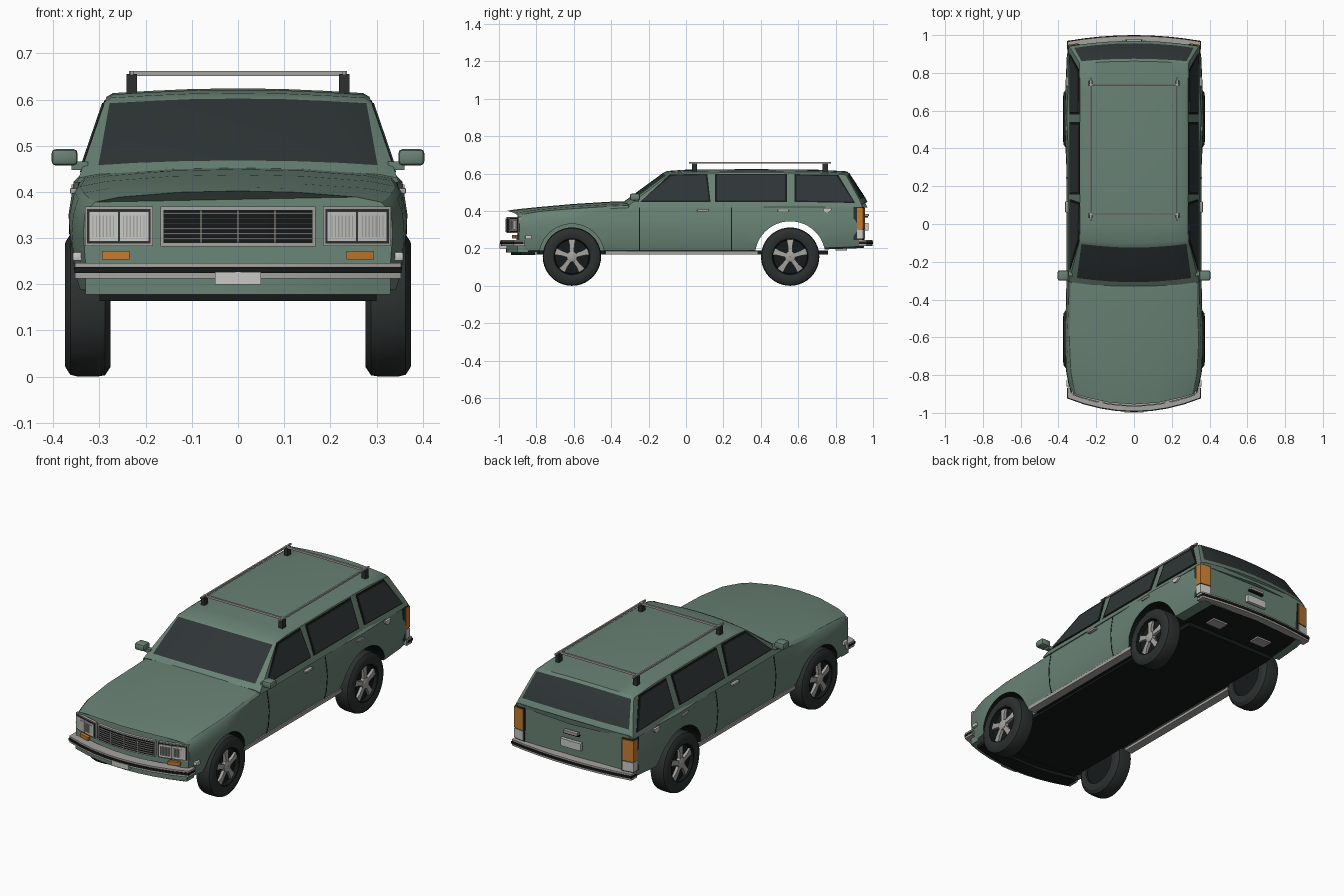
import bpy, bmesh, math
from mathutils import Vector

if bpy.data.objects.get("Cube"):
    bpy.data.objects.remove(bpy.data.objects["Cube"])


def material(name, *rgb):
    m = bpy.data.materials.new(name)
    m.use_nodes = True
    m.diffuse_color = (*rgb, 1)
    m.node_tree.nodes["Principled BSDF"].inputs["Base Color"].default_value = (*rgb, 1)
    return m


GREEN = material("sage green paint", .14, .222, .175)
GLASS = material("tinted glass", .028, .036, .037)
RUBBER = material("dark rubber", .024, .03, .029)
BLACK = material("underbody black", .008, .01, .01)
CHROME = material("dull chrome", .38, .37, .35)
LENS = material("pale lens", .58, .59, .56)
AMBER = material("amber lens", .55, .2, .03)


def finish(obj):
    obj.data.shade_smooth()
    obj.data.set_sharp_from_angle(angle=math.radians(32))


def loft(name, rings, *mats, rule=None, wrap=False, bevel=0):
    """Skin closed rings of equal length; cap the ends unless they wrap round."""
    bm = bmesh.new()
    rows = [[bm.verts.new(p) for p in r] for r in rings]
    n = len(rows[0])
    for i in range(len(rows) if wrap else len(rows) - 1):
        a, b = rows[i], rows[(i + 1) % len(rows)]
        for j in range(n):
            f = bm.faces.new((a[j], a[(j + 1) % n], b[(j + 1) % n], b[j]))
            if rule:
                f.material_index = rule(i, j)
    if not wrap:
        bm.faces.new(rows[0])
        bm.faces.new(rows[-1])
    bmesh.ops.recalc_face_normals(bm, faces=bm.faces)
    if bevel:
        bmesh.ops.bevel(bm, geom=bm.edges[:], offset=bevel, segments=2, affect='EDGES', profile=.5)
    me = bpy.data.meshes.new(name)
    bm.to_mesh(me)
    bm.free()
    for m in mats:
        me.materials.append(m)
    obj = bpy.data.objects.new(name, me)
    bpy.context.collection.objects.link(obj)
    finish(obj)
    return obj


def box(name, x, y, z, mat, bevel=0):
    rings = [[(a, y[0], z[0]), (a, y[1], z[0]), (a, y[1], z[1]), (a, y[0], z[1])] for a in x]
    return loft(name, rings, mat, bevel=bevel)


def lathe(name, cx, cy, cz, side, profile, *mats, rule=None, steps=40):
    """Turn an (offset, radius) outline about an axle along x."""
    rings = []
    for k in range(steps):
        a = math.tau * k / steps
        rings.append([(cx + side * o, cy + r * math.cos(a), cz + r * math.sin(a)) for o, r in profile])
    return loft(name, rings, *mats, rule=rule, wrap=True)


def mirrored(half):
    return half + [(-x, y, z) for x, y, z in half[-2:0:-1]]


def end_y(x, end):
    bow = (x / .35) ** 2
    return -.955 + .07 * bow if end < 0 else .97 - .03 * bow


def plate(name, x, z, out, mat, end=-1, depth=.012):
    """Slab that follows the curve of the nose (end -1) or tail (end 1)."""
    rings = []
    for k in range(9):
        a = x[0] + (x[1] - x[0]) * k / 8
        y = end_y(a, end)
        o, i = y + end * out, y - end * depth
        rings.append([(a, o, z[0]), (a, o, z[1]), (a, i, z[1]), (a, i, z[0])])
    return loft(name, rings, mat)


# Lower body: y, half width, shoulder z, crown z, sill z, end curvature
STATIONS = [(-.955, .335, .378, .402, .18, 1), (-.9, .348, .386, .41, .18, .85),
            (-.8, .36, .398, .42, .18, .3), (-.61, .368, .412, .437, .18, 0),
            (-.42, .36, .424, .449, .18, 0), (-.3, .358, .43, .453, .18, 0),
            (.3, .358, .432, .45, .18, 0), (.56, .37, .434, .45, .185, 0),
            (.75, .362, .434, .45, .195, 0), (.9, .356, .434, .45, .2, .5),
            (.97, .348, .432, .448, .205, 1)]


def half_section(y):
    for a, b in zip(STATIONS, STATIONS[1:]):
        if a[0] <= y <= b[0]:
            t = (y - a[0]) / (b[0] - a[0])
            _, w, zs, zc, zb, bend = [p + (q - p) * t for p, q in zip(a, b)]
            break
    s = w - .014
    pts = [(0, zb), (w - .07, zb), (w - .018, zb + .008), (w - .006, zb + .05), (w, .31),
           (w - .003, .35), (s, zs - .012), (s - .012, zs), (s * .8, zs + (zc - zs) * .45),
           (s * .4, zs + (zc - zs) * .88), (0, zc)]
    return [(x, y + bend * (.07 if y < 0 else -.03) * (x / .35) ** 2, z) for x, z in pts]


rings = [mirrored(half_section(s[0])) for s in STATIONS]
count = len(rings[0])
body = loft("lower_body", rings, GREEN, BLACK, rule=lambda i, j: int(j in (0, count - 1)))

# Wheel arches
F_AXLE, R_AXLE, HUB_Z = -.61, .557, .156
arches = [(.38, F_AXLE, .2, .175), (-.38, F_AXLE, .2, .175), (0, R_AXLE, .5, .189)]
for x, y, w, r in arches:
    circle = [(y + r * math.cos(math.tau * k / 48), HUB_Z + r * math.sin(math.tau * k / 48)) for k in range(48)]
    cutter = loft("arch_cutter", [[(x + d, a, b) for a, b in circle] for d in (-w, w)],
                  GREEN, BLACK, rule=lambda i, j: 1)
    cutter.hide_render = True
    mod = body.modifiers.new("arch", 'BOOLEAN')
    mod.operation, mod.solver, mod.object = 'DIFFERENCE', 'EXACT', cutter
    bpy.context.view_layer.objects.active = body
    bpy.ops.object.modifier_apply(modifier=mod.name)
    bpy.data.objects.remove(cutter)
finish(body)
box("floor_pan", (-.27, .27), (-.8, .76), (.168, .19), BLACK)


# Cabin: y, eave z, glass inset, end curvature
def side_x(z):
    return .345 - .06 * (z - .43) / .175


CABIN = [(-.335, .43, .04, .03), (-.308, .45, .036, .03), (-.125, .584, .014, .03),
         (-.1, .596, .014, .02), (0, .603, .014, 0), (.35, .606, .014, 0), (.7, .603, .014, 0),
         (.862, .594, .014, -.02), (.875, .582, .014, -.02), (.957, .456, .02, -.03), (.97, .43, .02, -.03)]
rings = []
for y, h, inset, bend in CABIN:
    w = side_x(h)
    pts = [(0, .42), (side_x(.42), .42), (w, h), (w - inset, h + .008),
           (w * .65, h + .013), (w * .33, h + .017), (0, h + .018)]
    rings.append(mirrored([(x, y + bend * (x / .35) ** 2, z) for x, z in pts]))
loft("cabin_and_roof", rings, GREEN, GLASS, rule=lambda i, j: int(i in (1, 8) and 3 <= j <= 8))

# Side windows with dark rubber frames
WINDOWS = {"front": [(-.235, .456), (-.078, .588), (.105, .592), (.122, .456)],
           "middle": [(.165, .456), (.165, .592), (.53, .592), (.53, .456)],
           "rear": [(.59, .456), (.59, .59), (.805, .586), (.895, .45)]}


def side_panel(name, pts, side, out, mat):
    loft(name, [[(side * (side_x(z) + o), y, z) for y, z in pts] for o in (out, -.01)], mat)


for side, label in ((1, "left"), (-1, "right")):
    for key, pts in WINDOWS.items():
        cy, cz = sum(p[0] for p in pts) / 4, sum(p[1] for p in pts) / 4
        frame = [(y + math.copysign(.009, y - cy), z + math.copysign(.007, z - cz)) for y, z in pts]
        side_panel(f"{label}_{key}_window_frame", frame, side, .002, BLACK)
        side_panel(f"{label}_{key}_window", pts, side, .005, GLASS)

    # Door seams that follow the body section
    for k, y in enumerate((-.25, .24)):
        strip = []
        for d in (0, .005):
            outer = half_section(y + d)[2:8]
            strip.append([(side * (x + .0015), b, z) for x, b, z in outer]
                         + [(side * (x - .006), b, z) for x, b, z in reversed(outer)])
        loft(f"{label}_door_seam_{k + 1}", strip, BLACK)

    # Door handles, sill strip, marker, filler cap and mirror
    for k, y in enumerate((.06, .49)):
        box(f"{label}_door_handle_{k + 1}", (side * .34, side * .364), (y, y + .06), (.396, .408), CHROME, .003)
    box(f"{label}_sill_strip", (side * .3, side * .345), (-.43, .385), (.168, .186), CHROME)
    box(f"{label}_side_marker", (side * .33, side * .358), (-.86, -.825), (.25, .27), LENS, .004)
    arc = [(.755 + .024 * math.cos(a), .416 + .024 * math.sin(a)) for a in
           [-math.pi * k / 10 for k in range(11)]]
    loft(f"{label}_filler_cap", [[(side * x, y, z) for y, z in arc] for x in (.34, .36)], LENS)
    box(f"{label}_mirror", (side * .347, side * .404), (-.3, -.245), (.457, .493), GREEN, .01)
    box(f"{label}_mirror_arm", (side * .325, side * .36), (-.275, -.25), (.447, .466), GREEN)

    # Headlamps: bezel, surround, paired ribbed lenses, indicator
    plate(f"{label}_lamp_bezel", (side * .184, side * .331), (.283, .368), .004, CHROME)
    plate(f"{label}_lamp_surround", (side * .189, side * .327), (.288, .363), .007, RUBBER)
    for k, x in enumerate((.193, .259)):
        plate(f"{label}_headlamp_{k + 1}", (side * x, side * (x + .064)), (.293, .358), .011, LENS)
        for r in range(7):
            a = x + .009 + r * .0075
            plate(f"{label}_headlamp_{k + 1}_rib_{r + 1}", (side * a, side * (a + .0025)),
                  (.302, .349), .013, CHROME)
    plate(f"{label}_front_indicator", (side * .235, side * .295), (.254, .272), .006, AMBER)

    # Tail lamps wrapping the rear corner
    plate(f"{label}_tail_surround", (side * .288, side * .35), (.245, .422), .004, RUBBER, 1, .045)
    plate(f"{label}_tail_amber", (side * .294, side * .353), (.305, .416), .008, AMBER, 1, .025)
    plate(f"{label}_tail_reverse", (side * .294, side * .353), (.252, .3), .008, LENS, 1, .025)
    box(f"{label}_rear_vent", (side * .1, side * .19), (.8, .86), (.19, .203), CHROME)

    # Roof rack rails and feet
    box(f"{label}_rack_rail", (side * .226, side * .234), (.015, .775), (.653, .662), CHROME)
    for k, y in enumerate((.045, .745)):
        box(f"{label}_rack_foot_{k + 1}", (side * .219, side * .241), (y - .014, y + .014), (.6, .655), RUBBER)

    # Wheels
    for key, y in (("front", F_AXLE), ("rear", R_AXLE)):
        tag = f"{label}_{key}"
        lathe(tag + "_tyre", side * .276, y, HUB_Z, side,
              [(0, .1), (0, .135), (.012, .153), (.03, .156), (.07, .156), (.087, .152),
               (.098, .135), (.099, .115), (.094, .1)], RUBBER)
        lathe(tag + "_rim", side * .276, y, HUB_Z, side,
              [(.01, .001), (.01, .102), (.093, .102), (.093, .094), (.072, .09), (.072, .001)], BLACK)
        lathe(tag + "_hub", side * .276, y, HUB_Z, side,
              [(.06, .001), (.06, .03), (.09, .028), (.094, .018), (.094, .001)], CHROME, steps=20)
        for k in range(5):
            a = math.tau * k / 5 + math.pi / 2
            u, v = Vector((0, math.cos(a), math.sin(a))), Vector((0, -math.sin(a), math.cos(a)))
            mid = Vector((side * .276, y, HUB_Z))
            loft(f"{tag}_spoke_{k + 1}", [[mid + u * r + v * w + Vector((side * o, 0, 0))
                 for w, o in ((-h, .07), (h, .07), (h, top), (-h, top))]
                 for r, h, top in ((.015, .011, .089), (.06, .013, .087), (.092, .019, .082))], CHROME)

for k, y in enumerate((.053, .737)):
    box(f"rack_crossbar_{k + 1}", (-.236, .236), (y - .005, y + .005), (.651, .662), CHROME)

# Grille
plate("grille_frame", (-.168, .168), (.282, .368), .005, CHROME)
plate("grille_opening", (-.161, .161), (.289, .361), .007, BLACK)
for k in range(6):
    z = .297 + k * .011
    plate(f"grille_bar_{k + 1}", (-.161, .161), (z, z + .003), .011, CHROME)
for k, x in enumerate((-.08, 0, .08)):
    plate(f"grille_post_{k + 1}", (x - .0015, x + .0015), (.289, .361), .01, CHROME)

# Bumpers with rubber inserts, number plates, valance and tailgate handle
for key, end, out in (("front", -1, .036), ("rear", 1, .026)):
    plate(key + "_bumper", (-.353, .353), (.213, .246), out, CHROME, end, .02)
    plate(key + "_bumper_insert", (-.354, .354), (.224, .237), out + .004, BLACK, end, .015)
plate("front_number_plate", (-.05, .05), (.2, .227), .043, LENS)
plate("rear_number_plate", (-.06, .06), (.295, .335), .006, LENS, 1)
plate("tailgate_handle", (-.04, .04), (.372, .384), .008, CHROME, 1)
plate("tailgate_handle_recess", (-.046, .046), (.366, .372), .004, BLACK, 1)
plate("front_valance", (-.33, .33), (.178, .214), .008, GREEN, -1, .05)
plate("front_lower_lip", (-.3, .3), (.164, .18), -.02, BLACK, -1, .1)
